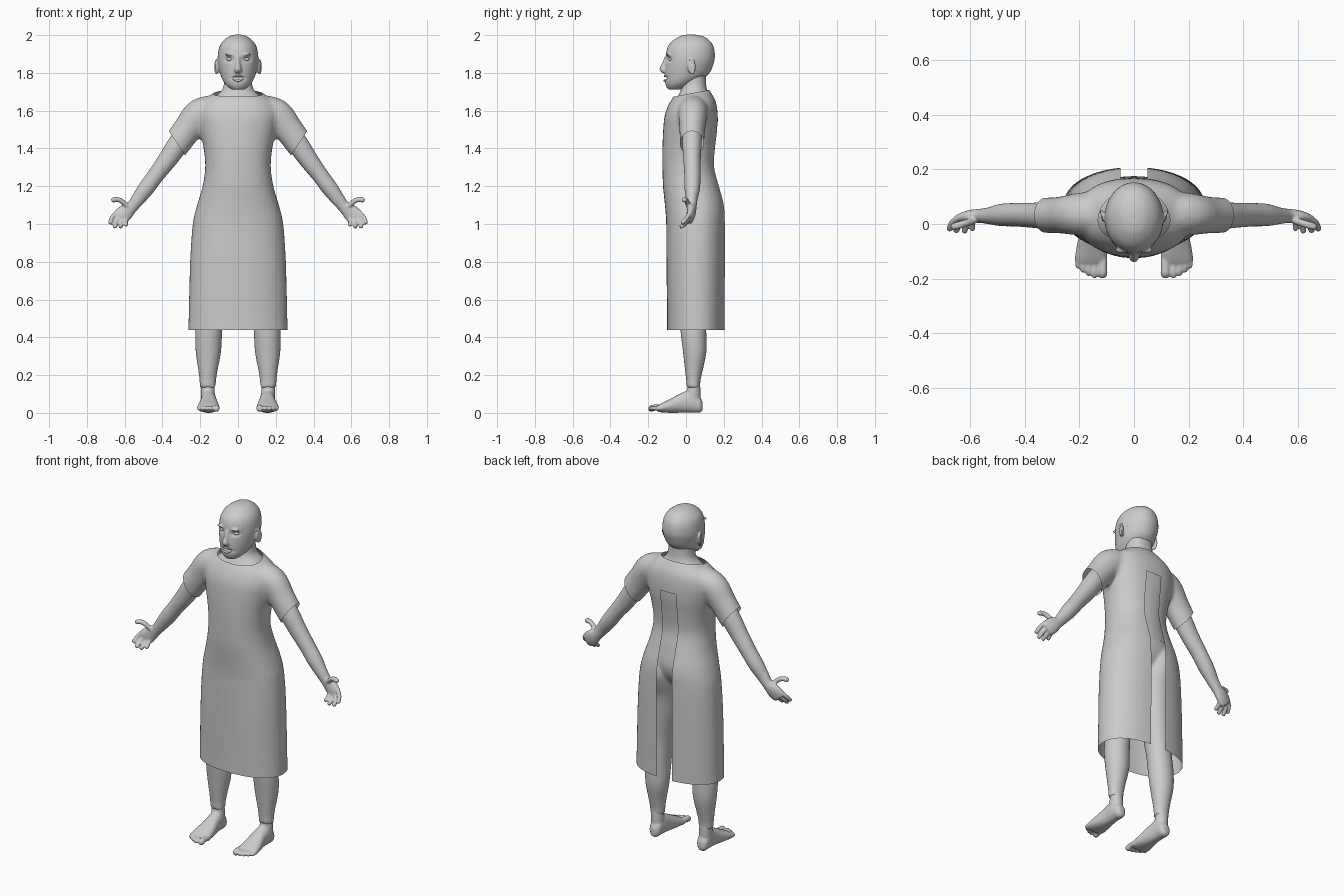
import bpy, bmesh, math
from mathutils import Vector, Matrix

X, Y, Z = Vector((1, 0, 0)), Vector((0, 1, 0)), Vector((0, 0, 1))


def loft(bm, rings, frame=None, p=2.0, n=32, steps=5):
    """Closed tube through (x, y, z, half_a, half_b) rings, smoothly interpolated."""
    pts = []
    for i in range(len(rings) - 1):
        a, b = rings[max(i - 1, 0)], rings[i]
        c, d = rings[i + 1], rings[min(i + 2, len(rings) - 1)]
        for s in range(steps):
            t = s / steps
            pts.append([0.5 * (2 * q + (r - o) * t + (2 * o - 5 * q + 4 * r - e) * t * t
                               + (3 * q - o - 3 * r + e) * t ** 3) for o, q, r, e in zip(a, b, c, d)])
    pts.append(rings[-1])
    loops = []
    for i, r in enumerate(pts):
        if frame:
            u, v = frame
        else:
            tan = Vector(pts[min(i + 1, len(pts) - 1)][:3]) - Vector(pts[max(i - 1, 0)][:3])
            u = tan.cross(Y).normalized()
            v = u.cross(tan).normalized()
        loop = []
        for k in range(n):
            ang = 2 * math.pi * k / n
            ca, sa = math.cos(ang), math.sin(ang)
            co = (Vector(r[:3]) + u * r[3] * math.copysign(abs(ca) ** (2 / p), ca)
                  + v * r[4] * math.copysign(abs(sa) ** (2 / p), sa))
            loop.append(bm.verts.new(co))
        loops.append(loop)
    for a, b in zip(loops, loops[1:]):
        for k in range(n):
            bm.faces.new((a[k], a[(k + 1) % n], b[(k + 1) % n], b[k]))
    bm.faces.new(loops[0])
    bm.faces.new(loops[-1])


def upright(bm, table, p=2.0):
    """Loft from (z, half_width, y_front, y_back) rows."""
    loft(bm, [(0, (f + b) / 2, z, w, (b - f) / 2) for z, w, f, b in table], (X, Y), p)


def digit(bm, path, r):
    rings = [(*c, r, r) for c in path]
    end = Vector(path[-1]) + (Vector(path[-1]) - Vector(path[-2])).normalized() * r * 0.7
    loft(bm, rings + [(*end, r * 0.45, r * 0.45)], n=12)


def ball(bm, loc, scale):
    m = Matrix.Translation(loc) @ Matrix.Diagonal((*scale, 1))
    bmesh.ops.create_uvsphere(bm, u_segments=24, v_segments=16, radius=1, matrix=m)


def finish(name, bm, voxel=0, smooth=0, mirror=False):
    """Turn overlapping volumes into one smooth skin."""
    bmesh.ops.recalc_face_normals(bm, faces=bm.faces)
    ob = bpy.data.objects.new(name, bpy.data.meshes.new(name))
    bm.to_mesh(ob.data)
    bm.free()
    bpy.context.collection.objects.link(ob)
    if voxel:
        m = ob.modifiers.new("blend", 'REMESH')
        m.mode, m.voxel_size = 'VOXEL', voxel
    if smooth:
        m = ob.modifiers.new("soften", 'SMOOTH')
        m.factor, m.iterations = 0.5, smooth
    if mirror:
        ob.modifiers.new("pair", 'MIRROR').use_axis[0] = True
    me = bpy.data.meshes.new_from_object(ob.evaluated_get(bpy.context.evaluated_depsgraph_get()))
    ob.modifiers.clear()
    ob.data = me
    for f in me.polygons:
        f.use_smooth = True
    return ob


def split(bm, co, no):
    bmesh.ops.bisect_plane(bm, geom=bm.verts[:] + bm.edges[:] + bm.faces[:], plane_co=co, plane_no=no)


def remove(bm, test):
    bmesh.ops.delete(bm, geom=[f for f in bm.faces if test(f.calc_center_median())], context='FACES')


# gown: body and sleeves blended together
bm = bmesh.new()
upright(bm, [(.36, .265, -.10, .205), (.5, .262, -.10, .206), (.8, .254, -.104, .208), (1.0, .240, -.105, .208),
             (1.1, .217, -.112, .203), (1.2, .188, -.122, .178), (1.3, .174, -.125, .153),
             (1.4, .182, -.125, .157), (1.5, .203, -.121, .168), (1.58, .215, -.112, .168),
             (1.64, .198, -.088, .16), (1.68, .15, -.062, .142), (1.708, .106, -.04, .124),
             (1.73, .08, -.02, .11)], 2.25)
for s in (1, -1):
    loft(bm, [(s * .10, .04, 1.615, .07, .08), (s * .20, .036, 1.583, .083, .078),
              (s * .265, .033, 1.505, .077, .068), (s * .323, .032, 1.427, .074, .065),
              (s * .41, .032, 1.313, .073, .063)])
gown = finish("gown", bm, .011, 8)

# gown openings: hem, neck, sleeve ends and the slit down the back
bm = bmesh.new()
bm.from_mesh(gown.data)
neck_co, neck_no = Vector((0, .04, 1.694)), Vector((0, -.19, 1)).normalized()
split(bm, (0, 0, .44), Z)
split(bm, neck_co, neck_no)
remove(bm, lambda c: c.z < .44 or (c - neck_co).dot(neck_no) > 0)
for s in (1, -1):
    co, no = Vector((s * .323, 0, 1.427)), Vector((s * .83, 0, -.56))
    split(bm, co, no)
    remove(bm, lambda c: c.z > 1.1 and c.x * s > .24 and (c - co).dot(no) > 0)
    split(bm, (s * .05, 0, 0), X)
split(bm, (0, 0, 1.54), Z)
remove(bm, lambda c: abs(c.x) < .05 and c.y > .05 and c.z < 1.54)
bm.to_mesh(gown.data)
bm.free()

# body: torso, neck and legs
bm = bmesh.new()
upright(bm, [(.97, .15, -.05, .11), (1.03, .19, -.08, .155), (1.1, .19, -.088, .172), (1.2, .166, -.10, .158),
             (1.3, .156, -.105, .14), (1.4, .165, -.105, .147), (1.5, .185, -.10, .16),
             (1.58, .188, -.09, .16), (1.64, .16, -.066, .148), (1.68, .115, -.042, .127),
             (1.71, .085, -.028, .112), (1.75, .074, -.024, .106), (1.83, .073, -.02, .105)], 2.2)
for s in (1, -1):
    loft(bm, [(s * x, y, z, a, b) for x, y, z, a, b in (
        (.09, .06, 1.12, .07, .10), (.097, .065, 1.04, .09, .12), (.102, .058, .97, .095, .113),
        (.108, .045, .88, .093, .095), (.12, .035, .75, .086, .088), (.138, .032, .6, .074, .074),
        (.148, .037, .5, .07, .069), (.155, .04, .42, .071, .068), (.157, .046, .32, .067, .062),
        (.159, .042, .23, .052, .048), (.160, .039, .17, .044, .038), (.160, .038, .135, .043, .037))], (X, Y))
body = finish("body", bm, .009, 4)

# underwear: an offset patch of the hips
bm = bmesh.new()
bm.from_mesh(body.data)
for v in bm.verts:
    v.co += v.normal * .004
leg_lines = [(Vector((0, 0, .925)), Vector((s * .55, 0, -1))) for s in (1, -1)]
for co, no in leg_lines + [(Vector((0, 0, 1.14)), Z)]:
    split(bm, co, no)
    remove(bm, lambda c: (c - co).dot(no) > 0)
finish("underwear", bm)

# head with nose and ears
bm = bmesh.new()
upright(bm, [(2.002, .02, .0, .05), (1.992, .05, -.037, .096), (1.965, .083, -.077, .131), (1.93, .101, -.10, .149),
             (1.88, .108, -.108, .153), (1.84, .105, -.110, .143), (1.80, .096, -.112, .125),
             (1.765, .083, -.112, .085), (1.735, .063, -.108, .03), (1.712, .035, -.095, -.02)])
loft(bm, [(0, -.102, 1.885, .010, .012), (0, -.110, 1.85, .012, .018), (0, -.115, 1.822, .019, .026),
          (0, -.112, 1.805, .019, .020), (0, -.108, 1.798, .010, .010)], (X, Y), n=16)
for s in (1, -1):
    ball(bm, (s * .110, .026, 1.832), (.010, .018, .034))
    rim = [(s * (.114 + .007 * math.sin(a)), .026 + .02 * math.sin(a), 1.832 + (.04 - .005 * math.sin(a)) * math.cos(a),
            .006, .006) for a in (-.5, .2, .8, 1.4, 2.0, 2.6, 3.2)]
    loft(bm, rim, (X, Y), n=10)
    ball(bm, (s * .045, -.095, 1.898), (.026, .012, .007))
head = finish("head", bm, .0055, 3)
for v in head.data.vertices:
    if v.co.y < -.02:
        d = ((abs(v.co.x) - .045) / .022) ** 2 + ((v.co.z - 1.872) / .013) ** 2
        m = (v.co.x / .032) ** 2 + ((v.co.z - 1.772) / .008) ** 2
        v.co.y += .014 * math.exp(-d) + .014 * math.exp(-m)

# eyes and lips
bm = bmesh.new()
for s in (1, -1):
    ball(bm, (s * .045, -.080, 1.872), (.016, .013, .010))
finish("eyes", bm)
bm = bmesh.new()
for z0, dz, r in ((1.774, .010, .005), (1.770, -.011, .006)):
    loft(bm, [(t * .036, -.112 + .016 * t * t, z0 + dz * (1 - t * t), r * (1.15 - abs(t)), r * (1.15 - abs(t)))
              for t in (-1, -.5, 0, .5, 1)], (Y, Z), n=10)
finish("lips", bm)

# arms with hands
bm = bmesh.new()
loft(bm, [(.20, .035, 1.58, .06, .055), (.315, .032, 1.425, .056, .051), (.37, .032, 1.345, .051, .046),
          (.435, .034, 1.258, .044, .043), (.485, .033, 1.19, .043, .041), (.53, .03, 1.13, .036, .031),
          (.562, .03, 1.09, .032, .026), (.595, .028, 1.062, .043, .024), (.622, .022, 1.036, .044, .020),
          (.635, .02, 1.022, .034, .015)])
for path, r in (
        (((.640, .022, 1.065), (.666, .006, 1.035), (.676, -.018, 1.007)), .0115),
        (((.625, .020, 1.045), (.645, .002, 1.012), (.652, -.024, .986)), .0115),
        (((.608, .020, 1.035), (.618, .000, 1.005), (.621, -.026, .985)), .0112),
        (((.590, .022, 1.035), (.593, .004, 1.012), (.592, -.018, .994)), .0105),
        (((.575, .018, 1.085), (.615, .004, 1.120), (.640, -.004, 1.130), (.662, -.010, 1.127)), .0135)):
    digit(bm, path, r)
finish("arms", bm, .005, 3, True)

# feet with toes
bm = bmesh.new()
loft(bm, [(.157, .088, .035, .015, .02), (.157, .073, .043, .032, .042), (.157, .03, .062, .039, .060),
          (.155, -.02, .054, .043, .053), (.156, -.08, .038, .054, .038), (.158, -.13, .027, .059, .024),
          (.158, -.152, .022, .050, .015)], (X, Z), 2.2)
loft(bm, [(.160, .042, .17, .034, .031), (.160, .042, .13, .036, .034), (.158, .035, .07, .037, .042)], (X, Y))
for x, y, r in ((.115, -.190, .018), (.145, -.191, .012), (.167, -.182, .012), (.187, -.170, .0115), (.205, -.155, .011)):
    loft(bm, [(x, -.12, .026, r, r), (x, y + .03, .028, r * .9, r * .9), (x, y + .008, .024, r, r * 1.05),
              (x, y - .008, .022, r * .6, r * .6)], (X, Z), n=14)
finish("feet", bm, .005, 3, True)
